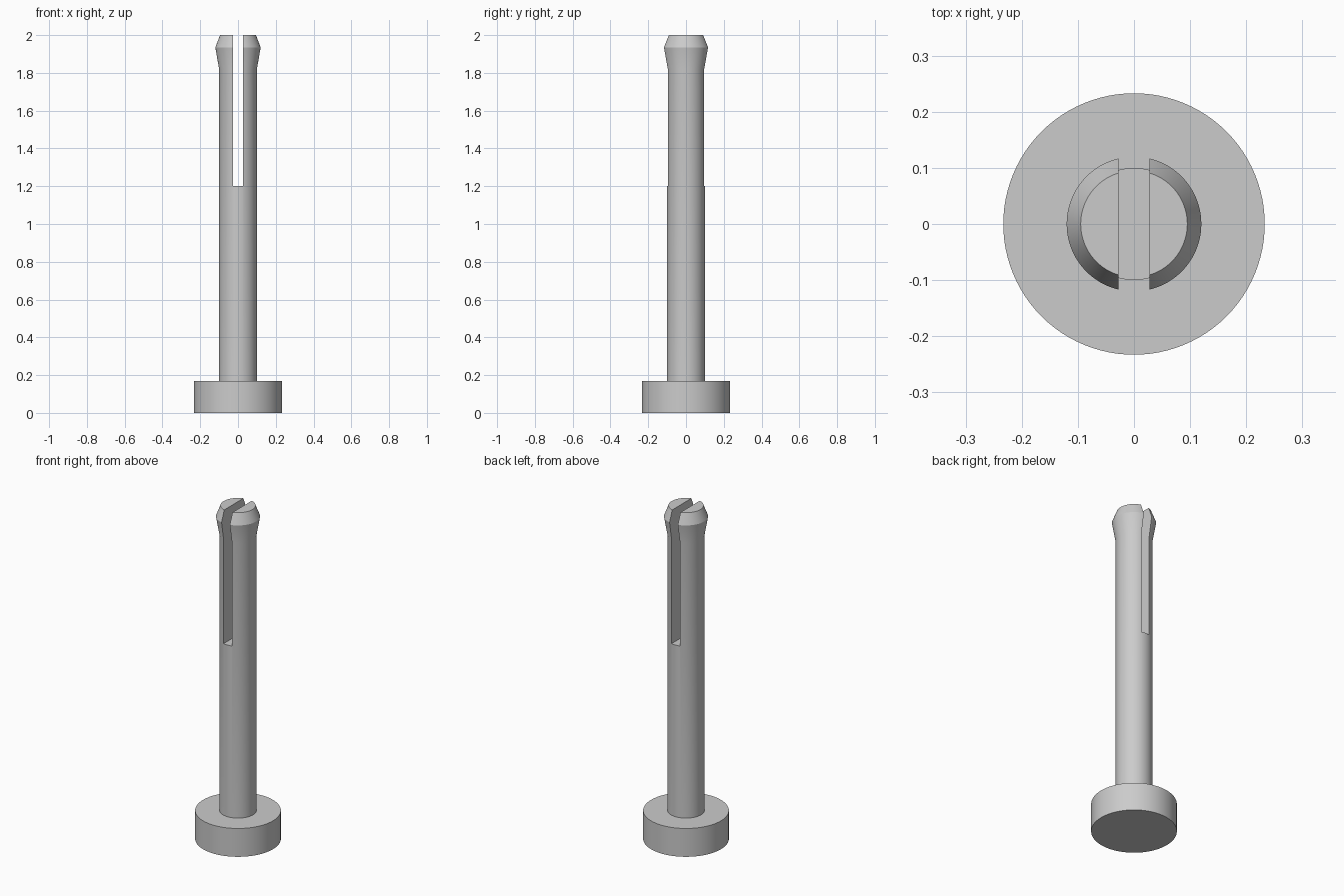
import bpy
import bmesh
from math import radians, tau
from mathutils import Matrix, Vector

SEGMENTS = 96
SLOT_WIDTH = 0.055
SLOT_BOTTOM = 1.2

cube = bpy.data.objects.get("Cube")
if cube:
    bpy.data.objects.remove(cube, do_unlink=True)

grey = bpy.data.materials.new("plain_grey")
grey.use_nodes = True
colour = (0.6, 0.6, 0.6, 1)
grey.diffuse_color = colour
grey.node_tree.nodes["Principled BSDF"].inputs["Base Color"].default_value = colour


def add_object(name, bm):
    bmesh.ops.recalc_face_normals(bm, faces=bm.faces)
    mesh = bpy.data.meshes.new(name)
    bm.to_mesh(mesh)
    bm.free()
    mesh.materials.append(grey)
    obj = bpy.data.objects.new(name, mesh)
    bpy.context.collection.objects.link(obj)
    return obj


def lathe(name, profile):
    """Turn a (radius, height) profile about z into a capped solid."""
    bm = bmesh.new()
    points = [bm.verts.new((r, 0, z)) for r, z in profile]
    edges = [bm.edges.new(pair) for pair in zip(points, points[1:])]
    bmesh.ops.spin(bm, geom=points + edges, cent=(0, 0, 0), axis=(0, 0, 1),
                   angle=tau, steps=SEGMENTS, use_merge=True)
    bmesh.ops.remove_doubles(bm, verts=bm.verts, dist=1e-5)
    bmesh.ops.holes_fill(bm, edges=[e for e in bm.edges if e.is_boundary], sides=0)
    return add_object(name, bm)


# Round head, shank and flared snap tip, turned in one piece
pin = lathe("split_pin", [
    (0.233, 0), (0.233, 0.17),
    (0.1, 0.17), (0.1, 1.82),
    (0.12, 1.935), (0.095, 2.0),
])

# Slot running front to back through the upper shank and tip
bm = bmesh.new()
bmesh.ops.create_cube(bm, size=1, matrix=Matrix.LocRotScale(
    Vector((0, 0, SLOT_BOTTOM + 0.5)), None, Vector((SLOT_WIDTH, 1, 1))))
cutter = add_object("slot_cutter", bm)
cutter.hide_render = True

cut = pin.modifiers.new("slot", 'BOOLEAN')
cut.operation = 'DIFFERENCE'
cut.solver = 'EXACT'
cut.object = cutter

bpy.ops.object.select_all(action='DESELECT')
pin.select_set(True)
bpy.context.view_layer.objects.active = pin
bpy.ops.object.modifier_apply(modifier=cut.name)
bpy.data.objects.remove(cutter, do_unlink=True)

# Smooth round walls with crisp rims and slot edges
bpy.ops.object.shade_smooth_by_angle(angle=radians(25))
